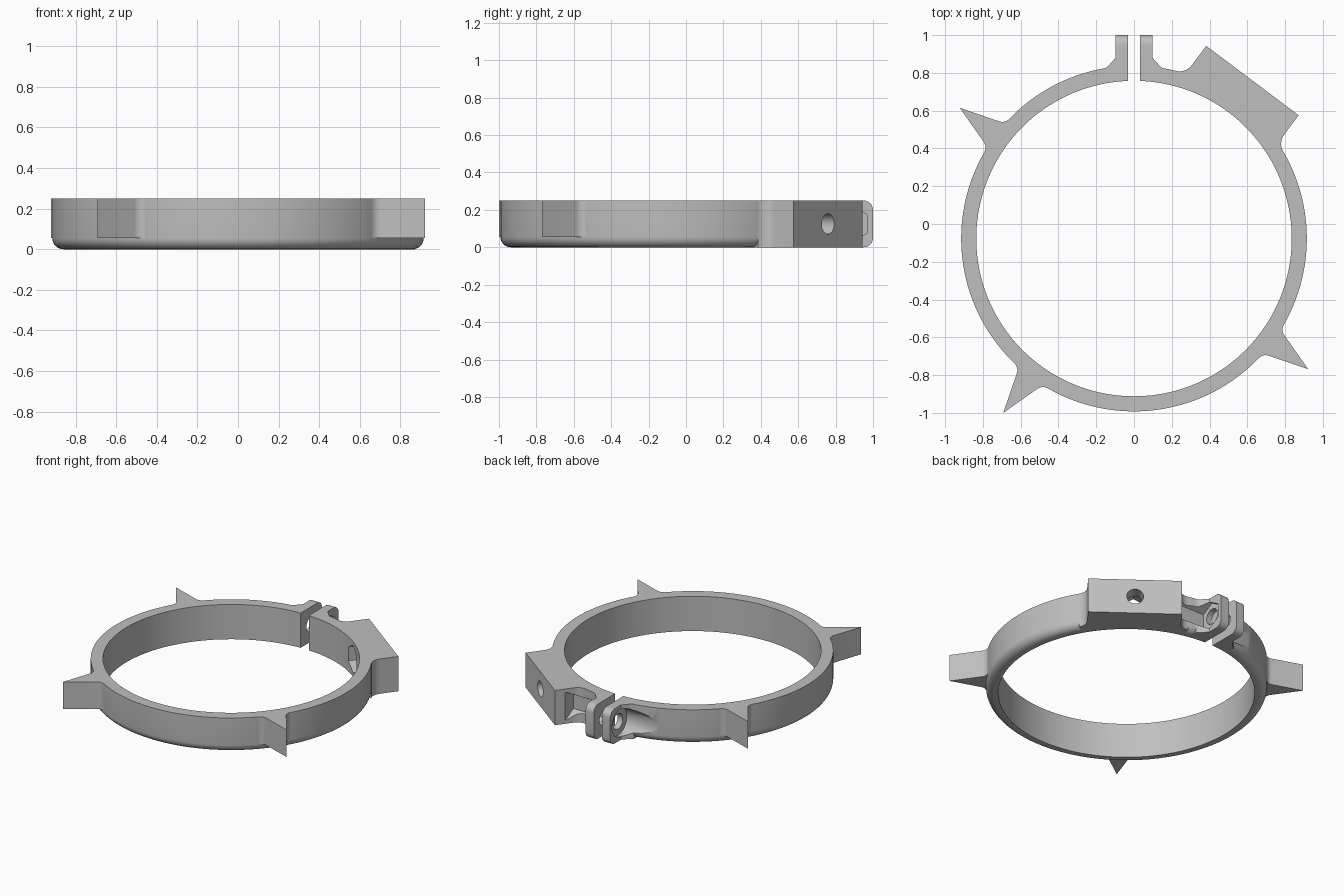
import bpy, bmesh, math
from mathutils import Matrix, Vector

OUTER, BORE, HEIGHT = 0.915, 0.835, 0.25
MID = HEIGHT / 2
BOLT_Y = 0.957            # clamp bolt distance from the ring centre
MOUNT_ANGLE = math.atan2(4, 3)
# Frame that extrudes a (y, z) outline along x
ALONG_X = Matrix(((0, 0, 1, 0), (1, 0, 0, 0), (0, 1, 0, 0), (0, 0, 0, 1)))

cube = bpy.data.objects.get("Cube")
if cube:
    bpy.data.objects.remove(cube, do_unlink=True)

grey = bpy.data.materials.new("plain_grey")
grey.use_nodes = True
colour = (0.52, 0.52, 0.52, 1)
grey.diffuse_color = colour
grey.node_tree.nodes["Principled BSDF"].inputs["Base Color"].default_value = colour


def ngon(radius, sides, centre=(0, 0), start=math.pi / 2):
    return [(centre[0] + radius * math.cos(start + math.tau * i / sides),
             centre[1] + radius * math.sin(start + math.tau * i / sides))
            for i in range(sides)]


def prism(name, outline, low, high, frame=Matrix(), round_bottom=0):
    """Extrude a closed outline, optionally rounding its lower rim."""
    bm = bmesh.new()
    base = bm.faces.new([bm.verts.new((a, b, low)) for a, b in outline])
    top = bmesh.ops.extrude_face_region(bm, geom=[base], use_keep_orig=True)
    moved = [g for g in top["geom"] if isinstance(g, bmesh.types.BMVert)]
    bmesh.ops.translate(bm, verts=moved, vec=(0, 0, high - low))
    bmesh.ops.recalc_face_normals(bm, faces=bm.faces[:])
    if round_bottom:
        rim = [e for e in bm.edges if all(abs(v.co.z - low) < 1e-5 for v in e.verts)]
        bmesh.ops.bevel(bm, geom=rim, offset=round_bottom, segments=7,
                        profile=0.5, affect='EDGES')
    bm.transform(frame)
    bmesh.ops.recalc_face_normals(bm, faces=bm.faces[:])
    mesh = bpy.data.meshes.new(name)
    bm.to_mesh(mesh)
    bm.free()
    mesh.materials.append(grey)
    obj = bpy.data.objects.new(name, mesh)
    bpy.context.scene.collection.objects.link(obj)
    return obj


def combine(target, other, operation):
    """Apply a boolean and discard the helper."""
    other.hide_render = True
    mod = target.modifiers.new(other.name, 'BOOLEAN')
    mod.operation, mod.solver, mod.object = operation, 'EXACT', other
    bpy.context.view_layer.objects.active = target
    bpy.ops.object.modifier_apply(modifier=mod.name)
    bpy.data.objects.remove(other, do_unlink=True)


def mirrored(half):
    return half + [(u, -v) for u, v in reversed(half) if abs(v) > 1e-6]


def blended_lug(start, lean, radius, steps=8):
    """Outline of a radial lug whose sides flow into the ring with a fillet."""
    d = Vector((-math.cos(lean), math.sin(lean)))
    n = Vector((math.sin(lean), math.cos(lean)))
    q = Vector(start) + n * radius
    b = q.dot(d)
    c = q + d * (-b - math.sqrt(b * b - q.length_squared + (OUTER + radius) ** 2))
    a0 = math.atan2(-n.y, -n.x)
    a1 = math.atan2(-c.y, -c.x)
    sweep = (a1 - a0 + math.pi) % math.tau - math.pi
    half = [tuple(start)]
    for i in range(steps + 1):
        a = a0 + sweep * i / steps
        half.append((c.x + radius * math.cos(a), c.y + radius * math.sin(a)))
    half.append((half[-1][0] * 0.85, half[-1][1] * 0.85))
    return mirrored(half)


# Band body with rounded lower rim
band = prism("clamp_band", ngon(OUTER, 160), 0, HEIGHT, round_bottom=0.055)

# Mounting block and three pointed lugs, a quarter turn apart
turn = [Matrix.Rotation(MOUNT_ANGLE + i * math.pi / 2, 4, 'Z') for i in range(4)]
combine(band, prism("mounting_block", blended_lug((1.045, 0.306), 0, 0.08),
                    0, HEIGHT, turn[0]), 'UNION')
for frame in turn[1:]:
    combine(band, prism("pointed_lug", blended_lug((1.153, 0), math.radians(18), 0.05),
                        0.055, HEIGHT, frame), 'UNION')

# Clamp ears with rounded outer corners, and the webs at their roots
R, TIP = 0.05, 1.077
ear = [(0.6, 0)]
for cz, first in ((R, -math.pi / 2), (HEIGHT - R, 0)):
    for i in range(7):
        a = first + math.pi / 2 * i / 6
        ear.append((TIP - R + R * math.cos(a), cz + R * math.sin(a)))
ear.append((0.6, HEIGHT))
combine(band, prism("clamp_ears", ear, -0.098, 0.098, ALONG_X), 'UNION')
web = [(0.06, 1.0), (0.135, 0.915), (0.16, 0.895), (0.15, 0.7)]
web += [(-x, y) for x, y in reversed(web)]
combine(band, prism("ear_web", web, 0, HEIGHT), 'UNION')

# Bore and split
combine(band, prism("bore", ngon(BORE, 160), -0.1, 0.4), 'DIFFERENCE')
gap = [(-0.033, 0.5), (0.033, 0.5), (0.033, 1.3), (-0.033, 1.3)]
combine(band, prism("split", gap, -0.1, 0.4), 'DIFFERENCE')

# Clamp bolt hole, bolt head recess and nut recess
bolt = (BOLT_Y, MID)
combine(band, prism("bolt_hole", ngon(0.055, 32, bolt), -0.2, 0.2, ALONG_X), 'DIFFERENCE')
combine(band, prism("head_recess", ngon(0.1, 48, bolt), -0.45, -0.075, ALONG_X), 'DIFFERENCE')
combine(band, prism("nut_recess", ngon(0.1, 6, bolt), 0.075, 0.34, ALONG_X), 'DIFFERENCE')

# Mounting hole through the block with a nut pocket on the inside
radial = turn[0] @ ALONG_X
combine(band, prism("mount_hole", ngon(0.055, 32, (0, MID)), 0.7, 1.2, radial), 'DIFFERENCE')
combine(band, prism("mount_nut_pocket", ngon(0.1, 6, (0, MID)), 0.7, 0.95, radial), 'DIFFERENCE')

# Centre the part and shade it
band.data.transform(Matrix.Translation((0, -0.077, 0)))
bpy.ops.object.select_all(action='DESELECT')
band.select_set(True)
bpy.context.view_layer.objects.active = band
bpy.ops.object.shade_smooth_by_angle(angle=math.radians(30))
